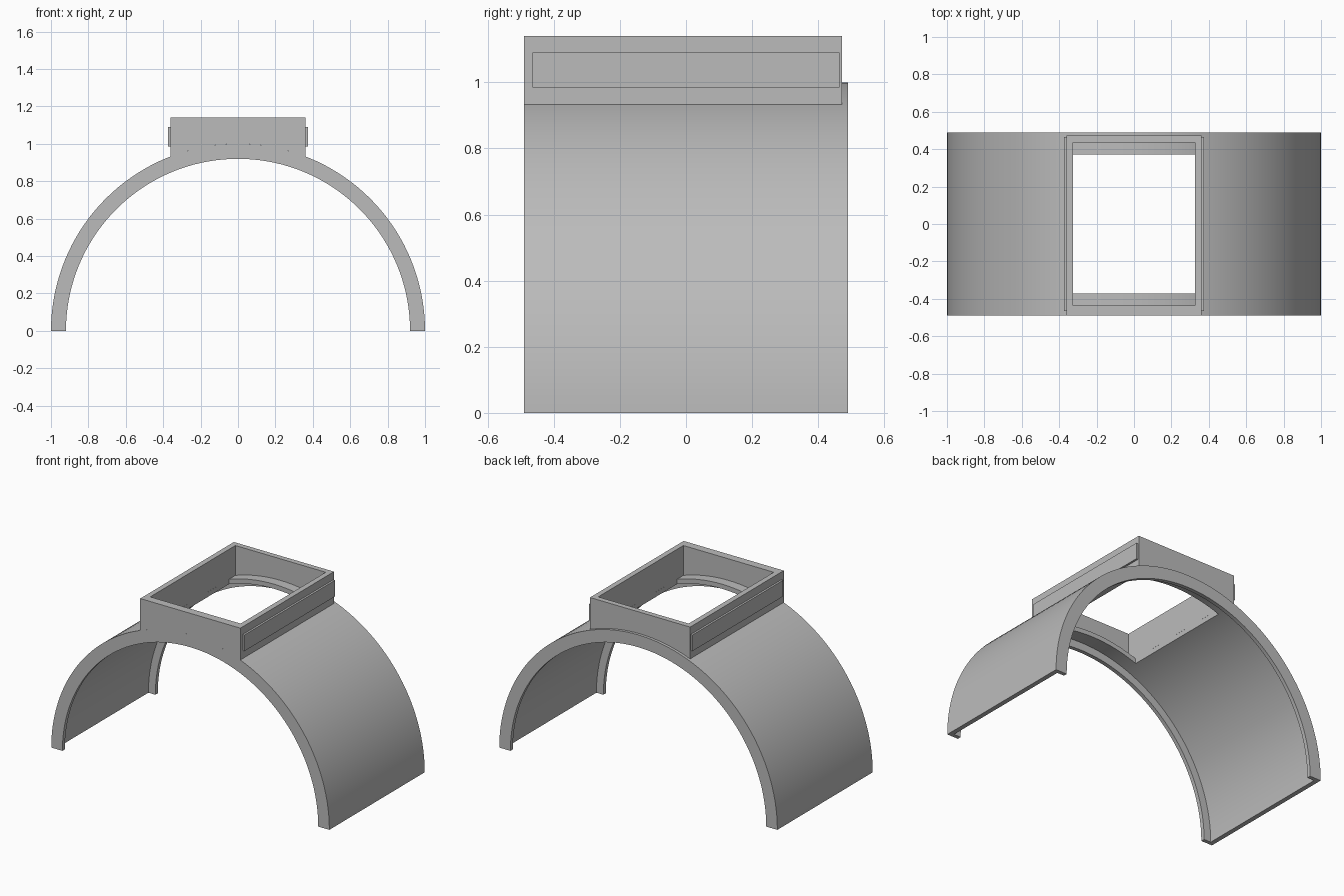
import bpy
import bmesh
from math import acos, cos, sin, pi, radians

cube = bpy.data.objects.get("Cube")
if cube:
    bpy.data.objects.remove(cube, do_unlink=True)

# One plain grey for everything
GREY = (0.5, 0.5, 0.5, 1)
grey = bpy.data.materials.new("matte_grey")
grey.use_nodes = True
grey.diffuse_color = GREY
grey.node_tree.nodes["Principled BSDF"].inputs["Base Color"].default_value = GREY

RADIUS, RIB_RADIUS, SHELL = 1.0, 0.92, 0.03
HALF_LENGTH, RIB = 0.49, 0.025
BOX_X, OPEN_X, BOX_TOP = 0.36, 0.325, 1.14
BOX_FRONT, BOX_BACK, OPEN_Y, HOLE_Y = -0.49, 0.472, 0.437, 0.372


def arc(radius, x0, x1, steps):
    """Points (x, z) on a circle about the origin, from x0 to x1."""
    a, b = acos(x0 / radius), acos(x1 / radius)
    angles = [a + (b - a) * i / steps for i in range(steps + 1)]
    return [(radius * cos(t), radius * sin(t)) for t in angles]


def prism(name, profile, y0, y1):
    """Extrude an (x, z) outline along y."""
    bm = bmesh.new()
    face = bm.faces.new([bm.verts.new((x, y0, z)) for x, z in profile])
    grown = bmesh.ops.extrude_face_region(bm, geom=[face])["geom"]
    verts = [v for v in grown if isinstance(v, bmesh.types.BMVert)]
    bmesh.ops.translate(bm, verts=verts, vec=(0, y1 - y0, 0))
    bmesh.ops.recalc_face_normals(bm, faces=bm.faces)
    mesh = bpy.data.meshes.new(name)
    bm.to_mesh(mesh)
    bm.free()
    mesh.materials.append(grey)
    obj = bpy.data.objects.new(name, mesh)
    bpy.context.collection.objects.link(obj)
    return obj


def activate(obj):
    bpy.ops.object.select_all(action='DESELECT')
    obj.select_set(True)
    bpy.context.view_layer.objects.active = obj


def half_ring(outer, inner):
    return arc(outer, -outer, outer, 72) + arc(inner, inner, -inner, 72)


def rectangle(x0, x1, z0, z1):
    return [(x0, z0), (x1, z0), (x1, z1), (x0, z1)]


# Thin arched shell with a rectangular hole through its crown
shell = prism("arched_shell", half_ring(RADIUS, RADIUS - SHELL),
              -HALF_LENGTH, HALF_LENGTH)
cutter = prism("hole_cutter", rectangle(-OPEN_X, OPEN_X, 0.5, 1.5), -HOLE_Y, HOLE_Y)
cutter.hide_render = True
cut = shell.modifiers.new("crown_hole", 'BOOLEAN')
cut.operation, cut.solver, cut.object = 'DIFFERENCE', 'EXACT', cutter
activate(shell)
bpy.ops.object.modifier_apply(modifier=cut.name)
bpy.data.objects.remove(cutter, do_unlink=True)
smooth = [shell]

# Inward rib around each open end
for name, y0 in (("front_rib", -HALF_LENGTH), ("back_rib", HALF_LENGTH - RIB)):
    smooth.append(prism(name, half_ring(RADIUS - SHELL, RIB_RADIUS), y0, y0 + RIB))

# Box frame on the crown: end walls are saddled over the shell
end_wall = arc(RADIUS, -BOX_X, BOX_X, 24) + [(BOX_X, BOX_TOP), (-BOX_X, BOX_TOP)]
smooth.append(prism("frame_front_wall", end_wall, BOX_FRONT, -OPEN_Y))
smooth.append(prism("frame_back_wall", end_wall, OPEN_Y, BOX_BACK))

# Side walls of the frame, each with a raised rail outside
for side, s in (("right", -1), ("left", 1)):
    wall = arc(RADIUS, s * OPEN_X, s * BOX_X, 3)
    wall += [(s * BOX_X, BOX_TOP), (s * OPEN_X, BOX_TOP)]
    prism(f"frame_{side}_wall", wall, -OPEN_Y, OPEN_Y)
    prism(f"{side}_rail", rectangle(s * BOX_X, s * 0.373, 0.985, 1.09), -0.465, 0.465)

for obj in smooth:
    activate(obj)
    bpy.ops.object.shade_smooth_by_angle(angle=radians(30))
